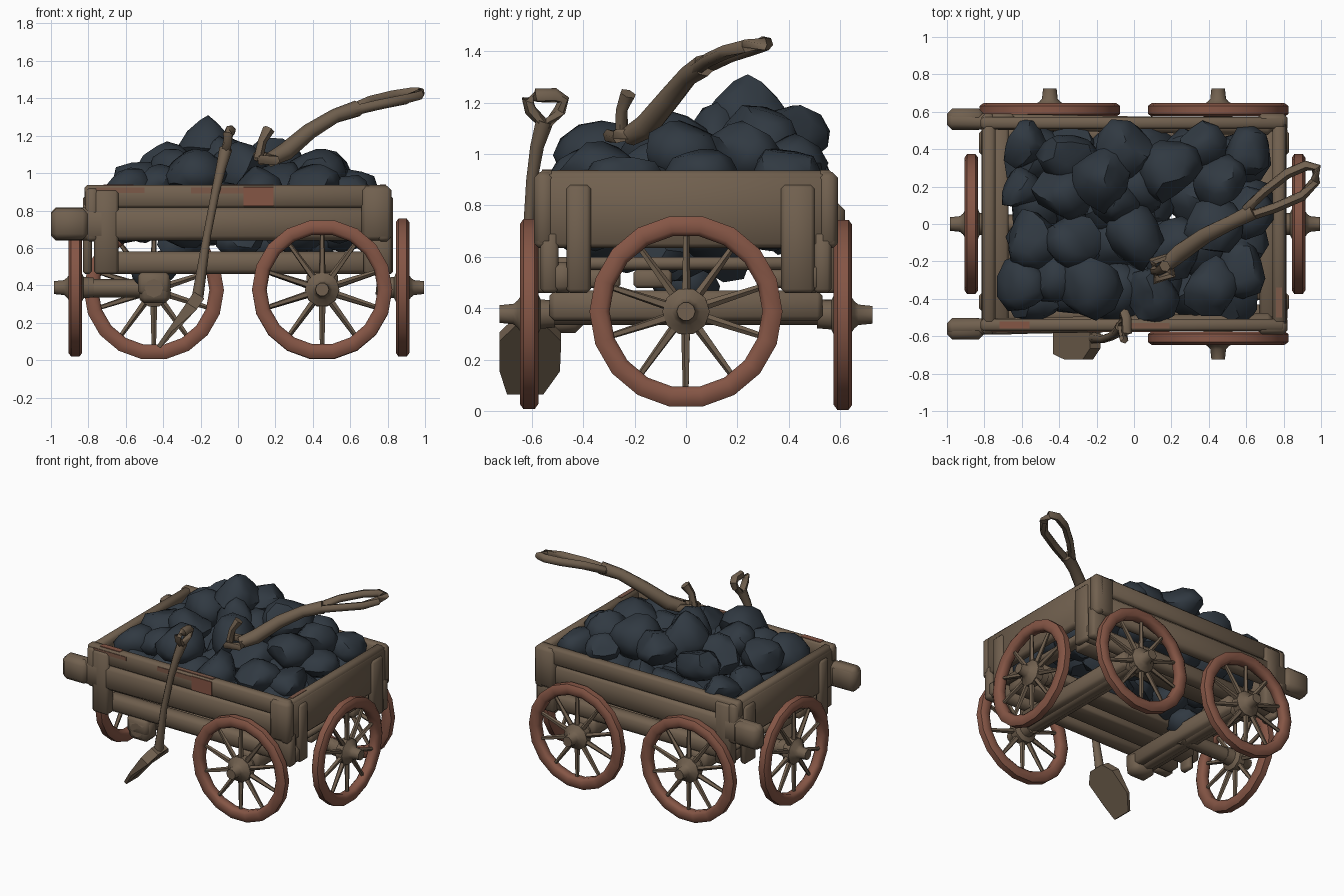
import bpy, bmesh, math, random
from mathutils import Vector, Matrix

if "Cube" in bpy.data.objects:
    bpy.data.objects.remove(bpy.data.objects["Cube"])

random.seed(11)


def material(name, rgb):
    m = bpy.data.materials.new(name)
    m.diffuse_color = (*rgb, 1)
    m.use_nodes = True
    m.node_tree.nodes["Principled BSDF"].inputs["Base Color"].default_value = m.diffuse_color
    return m


WOOD = material("weathered_wood", (0.165, 0.118, 0.078))
RUST = material("rusty_red", (0.235, 0.092, 0.06))
COAL = material("blue_black_coal", (0.03, 0.041, 0.054))
WORN = material("worn_red_brown", (0.2, 0.1, 0.066))


def finish(name, bm, mat, smooth=None):
    bmesh.ops.recalc_face_normals(bm, faces=bm.faces)
    me = bpy.data.meshes.new(name)
    bm.to_mesh(me)
    bm.free()
    me.materials.append(mat)
    ob = bpy.data.objects.new(name, me)
    bpy.context.collection.objects.link(ob)
    if smooth:
        bpy.ops.object.select_all(action='DESELECT')
        bpy.context.view_layer.objects.active = ob
        ob.select_set(True)
        bpy.ops.object.shade_smooth_by_angle(angle=math.radians(smooth))
    return ob


def box(name, x, y, z, mat=WOOD, bevel=0.012, turn=0):
    """Bevelled board given by its (min, max) extent on each axis."""
    bm = bmesh.new()
    bmesh.ops.create_cube(bm, size=1)
    bmesh.ops.scale(bm, vec=(x[1] - x[0], y[1] - y[0], z[1] - z[0]), verts=bm.verts)
    if bevel:
        bmesh.ops.bevel(bm, geom=bm.edges[:], offset=bevel, segments=1, affect='EDGES')
    ob = finish(name, bm, mat, 50 if bevel else None)
    ob.location = (sum(x) / 2, sum(y) / 2, sum(z) / 2)
    ob.rotation_euler.z = turn
    return ob


def tube(name, pts, radii, mat=WOOD, sides=7, closed=False, smooth=60):
    """Round bar swept through points with a radius at each point."""
    bm = bmesh.new()
    pts = [Vector(p) for p in pts]
    n = len(pts)
    rings = []
    for i, p in enumerate(pts):
        a = pts[(i - 1) % n] if closed else pts[max(i - 1, 0)]
        b = pts[(i + 1) % n] if closed else pts[min(i + 1, n - 1)]
        t = (b - a).normalized()
        upright = closed or abs((pts[-1] - pts[0]).normalized().z) >= 0.7
        u = t.cross(Vector((0.31, 0.9, 0.3)) if upright else Vector((0, 0, 1))).normalized()
        v = t.cross(u)
        r = radii[i] if isinstance(radii, (list, tuple)) else radii
        rings.append([bm.verts.new(p + (u * math.cos(k * math.tau / sides) + v * math.sin(k * math.tau / sides)) * r)
                      for k in range(sides)])
    for i in range(n if closed else n - 1):
        q, s = rings[i], rings[(i + 1) % n]
        for k in range(sides):
            bm.faces.new((q[k], q[(k + 1) % sides], s[(k + 1) % sides], s[k]))
    if not closed:
        bm.faces.new(rings[0])
        bm.faces.new(rings[-1])
    return finish(name, bm, mat, smooth)


def lathe(name, profile, sides, mat, matrix, closed=False):
    """Spin (radius, axis) pairs round local z."""
    bm = bmesh.new()
    rings = [[bm.verts.new((r * math.cos(k * math.tau / sides), r * math.sin(k * math.tau / sides), h))
              for k in range(sides)] for r, h in profile]
    for i in range(len(rings) if closed else len(rings) - 1):
        q, s = rings[i], rings[(i + 1) % len(rings)]
        for k in range(sides):
            bm.faces.new((q[k], q[(k + 1) % sides], s[(k + 1) % sides], s[k]))
    if not closed:
        bm.faces.new(rings[0])
        bm.faces.new(rings[-1])
    ob = finish(name, bm, mat, 50)
    ob.matrix_world = matrix


# Wheels: rim, hub and ten spokes, facing outwards along the given direction
def wheel(name, centre, out):
    rot = Vector(out).to_track_quat('Z', 'Y').to_matrix().to_4x4()
    m = Matrix.Translation(centre) @ rot
    rim = [(0.375, -0.022), (0.375, 0.022), (0.355, 0.036), (0.315, 0.036),
           (0.297, 0.02), (0.297, -0.02), (0.315, -0.036), (0.355, -0.036)]
    lathe(name + "_rim", rim, 18, RUST, m, True)
    hub = [(0.055, -0.1), (0.06, -0.045), (0.092, -0.03), (0.092, 0.02), (0.055, 0.045), (0.042, 0.06), (0.036, 0.115)]
    lathe(name + "_hub", hub, 10, WOOD, m)
    for i in range(10):
        a = i * math.tau / 10 + math.pi / 2
        d = Vector((math.cos(a), math.sin(a), 0))
        tube(name + "_spoke", [m @ (d * 0.07), m @ (d * 0.32)], [0.019, 0.012], sides=5)


wheel("front_right_wheel", (0.45, -0.61, 0.378), (0, -1, 0))
wheel("back_right_wheel", (0.45, 0.61, 0.375), (0, 1, 0))
wheel("back_left_wheel", (-0.45, 0.61, 0.375), (0, 1, 0))
wheel("right_end_wheel", (0.88, 0, 0.388), (1, 0, 0))
wheel("left_end_wheel", (-0.87, 0, 0.388), (-1, 0, 0))

# Axles and axle beams
for x in (-0.45, 0.45):
    tube("cross_axle", [(x, -0.53, 0.385), (x, 0.58, 0.385)], 0.05, sides=8)
    box("axle_beam", (x - 0.085, x + 0.085), (-0.53, 0.53), (0.35, 0.47), bevel=0.02)
tube("left_end_axle", [(-0.86, 0, 0.385), (-0.4, 0, 0.385)], 0.05, sides=8)
tube("right_end_axle", [(0.74, 0, 0.4), (0.86, 0, 0.388)], 0.05, sides=8)
box("left_axle_foot", (-0.53, -0.36), (-0.53, -0.4), (0.305, 0.46), bevel=0.03)

# Underframe and floor planks
for s in (-1, 1):
    box("long_underbeam", (-0.76, 0.82), (s * 0.48 - 0.05, s * 0.48 + 0.05), (0.46, 0.58), bevel=0.025)
    box("end_underbeam", (s * 0.72 - 0.05, s * 0.72 + 0.05), (-0.53, 0.53), (0.55, 0.6), bevel=0.015)
for y in (-0.33, -0.13, 0.35):
    box("floor_plank", (-0.74, 0.74), (y - 0.075, y + 0.075), (0.48, 0.55))

# Body sides: lower beams sticking out on the left, upper boards, end boards
for s in (-1, 1):
    box("lower_side_beam", (-1.0, 0.74), (s * 0.535 - 0.043, s * 0.535 + 0.043), (0.64, 0.815), bevel=0.025, turn=s * -0.02)
    box("beam_tip", (-1.0, -0.8), (s * 0.56 - 0.058, s * 0.56 + 0.058), (0.645, 0.812), bevel=0.03)
    box("upper_side_board", (-0.82, 0.805), (s * 0.54 - 0.033, s * 0.54 + 0.033), (0.815, 0.937), bevel=0.015)
    box("end_board", (s * 0.78 - 0.035, s * 0.78 + 0.035), (-0.59, 0.59), (0.635, 0.92), bevel=0.018)
    box("end_top_rail", (s * 0.775 - 0.035, s * 0.775 + 0.035), (-0.57, 0.57), (0.85, 0.935), bevel=0.018)
    # Posts on the sides and on the ends
    box("left_side_post", (-0.77, -0.64), (s * 0.55 - 0.04, s * 0.55 + 0.04), (0.46, 0.91), bevel=0.015)
    box("right_corner_post", (0.66, 0.82), (s * 0.55 - 0.04, s * 0.55 + 0.04), (0.64, 0.93), bevel=0.022)
    box("right_lower_post", (0.67, 0.82), (s * 0.53 - 0.035, s * 0.53 + 0.035), (0.46, 0.7), bevel=0.015)
    for y0, y1 in ((-0.465, -0.37), (0.37, 0.5)):
        box("end_post", (s * 0.805 - 0.025, s * 0.805 + 0.025), (y0, y1), (0.46, 0.88), bevel=0.015)

# Worn red paint on the front board and rails
box("front_paint_patch", (0.03, 0.19), (-0.577, -0.571), (0.825, 0.925), RUST, 0)
box("front_paint_strip", (-0.25, 0.03), (-0.577, -0.571), (0.89, 0.922), WORN, 0)
box("left_paint_strip", (-0.76, -0.5), (-0.577, -0.571), (0.895, 0.922), WORN, 0)
box("rail_paint_patch", (-0.72, -0.56), (-0.56, -0.52), (0.934, 0.94), RUST, 0)
box("rail_paint_smear", (-0.1, 0.19), (-0.56, -0.53), (0.934, 0.94), WORN, 0)
box("end_rail_paint_patch", (0.758, 0.79), (-0.5, -0.34), (0.932, 0.938), WORN, 0)


# Coal: faceted lumps, each squashed and dented at random, optionally narrowing upwards
def lump(x, y, top, r, tall=0.85, taper=0.15):
    bm = bmesh.new()
    bmesh.ops.create_icosphere(bm, subdivisions=2, radius=1)
    cuts = [(Vector([random.gauss(0, 1) for _ in range(3)]).normalized(), random.uniform(0.6, 0.85)) for _ in range(8)]
    for v in bm.verts:
        for n, d in cuts:
            over = v.co.dot(n) - d
            if over > 0:
                v.co -= n * over
        k = 1 - taper * max(v.co.z, 0)
        v.co.x *= k
        v.co.y *= k
    bmesh.ops.scale(bm, vec=(r * random.uniform(0.95, 1.15), r * random.uniform(0.95, 1.15), r * tall), verts=bm.verts)
    bmesh.ops.rotate(bm, matrix=Matrix.Rotation(random.uniform(0, 6), 3, 'Z'), verts=bm.verts)
    shift = top - max(v.co.z for v in bm.verts)
    bmesh.ops.translate(bm, vec=(x, y, shift), verts=bm.verts)
    finish("coal_lump", bm, COAL, 40)


HEAP = [(-0.57, 0.42, 1.02, .14), (-0.36, 0.38, 1.13, .16), (-0.07, 0.4, 1.19, .16), (0.2, 0.29, 1.19, .19),
        (0.46, 0.22, 1.13, .15), (0.6, 0.38, 1.02, .14), (-0.38, 0.17, 1.17, .18), (-0.6, 0.19, 1.0, .13),
        (-0.53, -0.08, 1.06, .16), (-0.33, -0.09, 1.13, .15), (0.0, -0.07, 1.17, .18), (0.42, -0.02, 1.13, .16),
        (-0.58, -0.32, 1.03, .16), (-0.24, -0.33, 1.13, .17), (0.1, -0.36, 1.04, .16), (0.4, -0.33, 1.05, .16),
        (0.58, -0.24, 0.99, .14), (0.6, 0.06, 1.02, .14), (0.22, -0.14, 1.06, .17), (0.36, 0.42, 1.08, .14),
        (-0.42, -0.28, 1.05, .14), (-0.1, 0.12, 1.2, .15), (0.02, 0.18, 1.1, .15)]
for x, y, top, r in HEAP:
    lump(x, y, top, r)
lump(-0.16, 0.24, 1.31, 0.18, 1.0, 0.5)
# Coal filling the box beneath the heap
for i in range(6):
    for j in range(4):
        lump(-0.53 + i * 0.215 + random.uniform(-.015, .015), -0.35 + j * 0.235, random.uniform(0.9, 0.96), 0.18, 0.95)
for x, y, top in ((-0.3, 0, 0.75), (0.1, -0.1, 0.76), (0.38, 0.15, 0.76), (-0.44, 0, 0.6), (0, -0.23, 0.8)):
    lump(x, y, top, 0.14, 0.95)

# Leaning spade: shaft, grip ring and pointed blade
tube("leaning_shaft", [(-0.065, -0.55, 1.13), (-0.09, -0.58, 1.03), (-0.12, -0.6, 0.9), (-0.165, -0.615, 0.67), (-0.215, -0.61, 0.34)],
     [0.036, 0.028, 0.023, 0.022, 0.032])
grip = [(-0.068, -0.545, 1.11), (-0.055, -0.605, 1.17), (-0.055, -0.615, 1.21), (-0.04, -0.58, 1.228),
        (-0.04, -0.51, 1.228), (-0.05, -0.478, 1.21), (-0.055, -0.49, 1.17)]
tube("leaning_grip", grip, [.03, .024, .026, .029, .029, .026, .024], sides=6, closed=True)
bm = bmesh.new()
outline = [(-0.06, 0.0), (0.06, 0.0), (0.12, 0.07), (0.115, 0.24), (0.05, 0.35), (-0.09, 0.35), (-0.12, 0.24), (-0.12, 0.07)]
down = Vector((-0.2, 0, -0.29)).normalized()
bm.faces.new([bm.verts.new(Vector((-0.235, -0.605 + w, 0.365)) + down * d) for w, d in outline])
made = bmesh.ops.extrude_face_region(bm, geom=bm.faces[:])
for v in [g for g in made['geom'] if isinstance(g, bmesh.types.BMVert)]:
    v.co += Vector((0.055, 0, -0.035)) * (1 if v.co.z > 0.2 else 0.35)
finish("leaning_blade", bm, WOOD)

# Tool lying on the heap: shaft, long loop handle and square ring foot
tube("lying_shaft", [(0.17, -0.22, 1.07), (0.25, -0.15, 1.11), (0.38, -0.06, 1.22), (0.52, 0.01, 1.305), (0.64, 0.07, 1.345)],
     [0.04, 0.05, 0.045, 0.04, 0.045])
loop = [(0.58, 0.03, 1.325), (0.75, 0.085, 1.365), (0.9, 0.15, 1.395), (0.97, 0.23, 1.42), (0.975, 0.3, 1.43),
        (0.92, 0.312, 1.43), (0.82, 0.27, 1.415), (0.7, 0.175, 1.385), (0.6, 0.08, 1.34)]
tube("lying_loop_handle", loop, 0.028, sides=6, closed=True)
tube("lying_ring_foot", [(0.1, -0.2, 1.09), (0.2, -0.17, 1.08), (0.2, -0.27, 1.07), (0.12, -0.3, 1.07)], 0.028, sides=6, closed=True)
tube("lying_ring_prong", [(0.11, -0.25, 1.08), (0.13, -0.25, 1.17), (0.165, -0.225, 1.235)], [0.026, 0.024, 0.033], sides=6)
